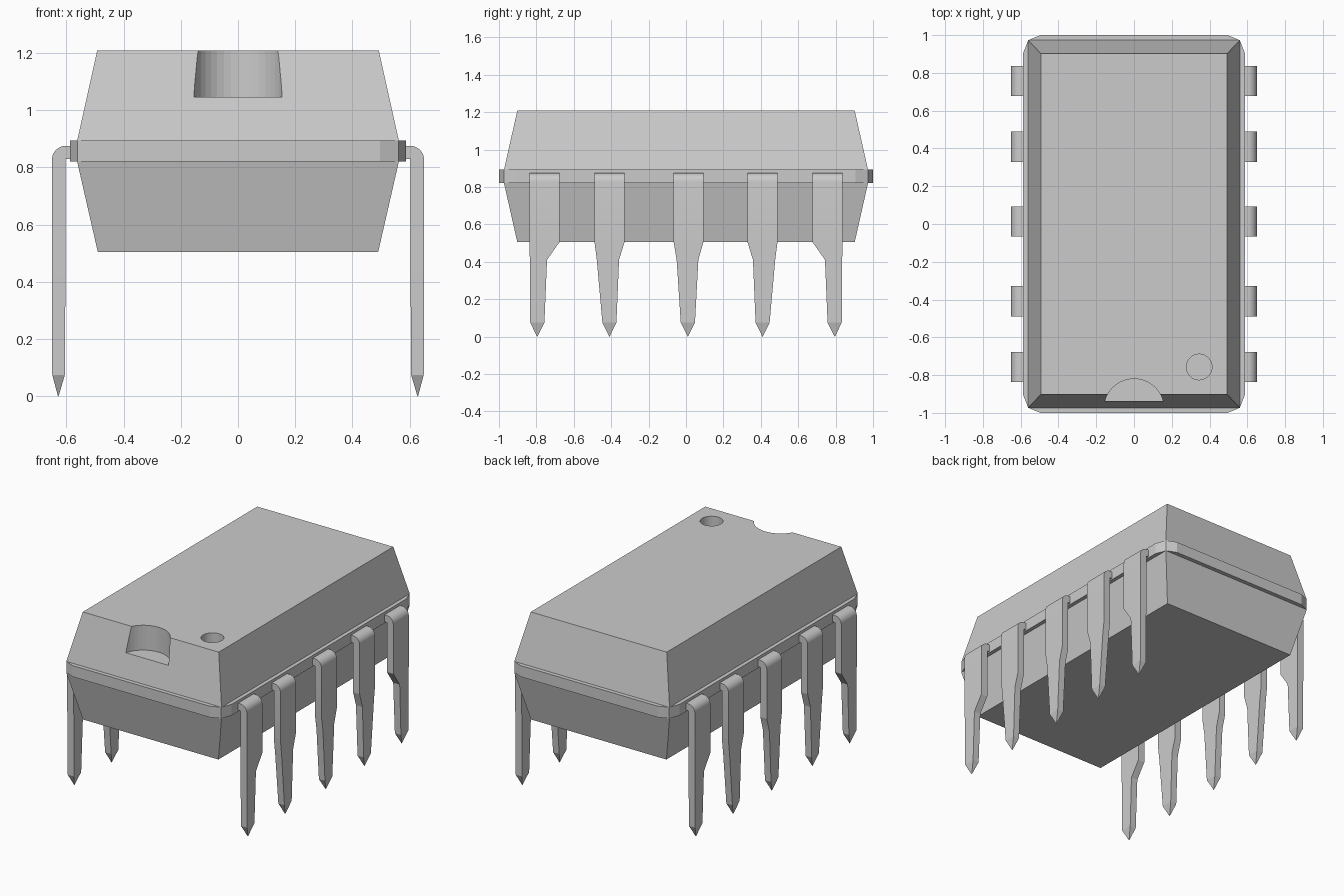
import bpy, bmesh, math

if "Cube" in bpy.data.objects:
    bpy.data.objects.remove(bpy.data.objects["Cube"])


def make_object(name, rings):
    """Skin a list of equal-length vertex rings and cap both ends."""
    bm = bmesh.new()
    loops = [[bm.verts.new(p) for p in ring] for ring in rings]
    n = len(loops[0])
    for a, b in zip(loops, loops[1:]):
        for i in range(n):
            j = (i + 1) % n
            bm.faces.new((a[i], a[j], b[j], b[i]))
    bm.faces.new(loops[0][::-1])
    bm.faces.new(loops[-1])
    bmesh.ops.remove_doubles(bm, verts=bm.verts[:], dist=1e-5)
    bmesh.ops.recalc_face_normals(bm, faces=bm.faces[:])
    mesh = bpy.data.meshes.new(name)
    bm.to_mesh(mesh)
    bm.free()
    obj = bpy.data.objects.new(name, mesh)
    bpy.context.collection.objects.link(obj)
    return obj


def rect(x, y, z):
    return [(-x, -y, z), (x, -y, z), (x, y, z), (-x, y, z)]


def cut_cylinder(target, x, y, radius, floor):
    bpy.ops.mesh.primitive_cylinder_add(vertices=40, radius=radius, depth=1,
                                        location=(x, y, floor + 0.5))
    cutter = bpy.context.object
    cutter.name = "cutter"
    cutter.hide_render = True
    mod = target.modifiers.new("cut", 'BOOLEAN')
    mod.operation = 'DIFFERENCE'
    mod.solver = 'EXACT'
    mod.object = cutter
    bpy.context.view_layer.objects.active = target
    bpy.ops.object.modifier_apply(modifier=mod.name)
    bpy.data.objects.remove(cutter)


# Tapered package halves
upper = make_object("upper_body", [rect(0.562, 0.973, 0.893), rect(0.492, 0.902, 1.208)])
make_object("lower_body", [rect(0.49, 0.902, 0.505), rect(0.562, 0.973, 0.82)])

# End notch and orientation dimple
cut_cylinder(upper, 0, -0.98, 0.16, 1.045)
cut_cylinder(upper, 0.345, -0.757, 0.068, 1.11)

# Seam flange with two-step chamfered corners
corner = [(0.587, 0.905), (0.56, 0.973), (0.496, 1.0)]
outline = (corner + [(-x, y) for x, y in corner[::-1]]
           + [(-x, -y) for x, y in corner] + [(x, -y) for x, y in corner[::-1]])
make_object("seam_flange", [[(x, y, z) for x, y in outline] for z in (0.82, 0.893)])


# Pins: rounded shoulder, wide blade, tapered shank, pointed tip
def make_pin(name, wide, shank, foot, mirror_y):
    path = [((0.55, 0.875), (0.55, 0.829), wide)]
    for i in range(9):
        a = math.radians(90 - 90 * i / 8)
        c, s = math.cos(a), math.sin(a)
        path.append(((0.602 + 0.048 * c, 0.827 + 0.048 * s),
                     (0.600 + 0.003 * c, 0.826 + 0.003 * s), wide))
    path += [((0.65, 0.505), (0.603, 0.505), wide),
             ((0.65, 0.41), (0.603, 0.41), shank),
             ((0.649, 0.075), (0.605, 0.075), foot)]
    rings = [[(o[0], y0, o[1]), (o[0], y1, o[1]), (i[0], y1, i[1]), (i[0], y0, i[1])]
             for o, i, (y0, y1) in path]
    # tiny blunt end stands in for the point
    mid = sum(foot) / 2
    e = 0.001
    rings.append([(0.628 + e, mid - e, 0), (0.628 + e, mid + e, 0),
                  (0.628 - e, mid + e, 0), (0.628 - e, mid - e, 0)])
    pin = make_object(name, rings)
    mod = pin.modifiers.new("mirror", 'MIRROR')
    mod.use_axis = (True, mirror_y, False)
    mod.use_mirror_merge = False
    bpy.ops.object.select_all(action='DESELECT')
    pin.select_set(True)
    bpy.context.view_layer.objects.active = pin
    bpy.ops.object.modifier_apply(modifier=mod.name)
    bpy.ops.object.shade_smooth_by_angle(angle=math.radians(14))


make_pin("corner_pins", (-0.837, -0.677), (-0.835, -0.743), (-0.833, -0.757), True)
make_pin("inner_pins", (-0.489, -0.329), (-0.477, -0.358), (-0.447, -0.372), True)
make_pin("middle_pins", (-0.066, 0.093), (-0.05, 0.066), (-0.028, 0.048), False)
